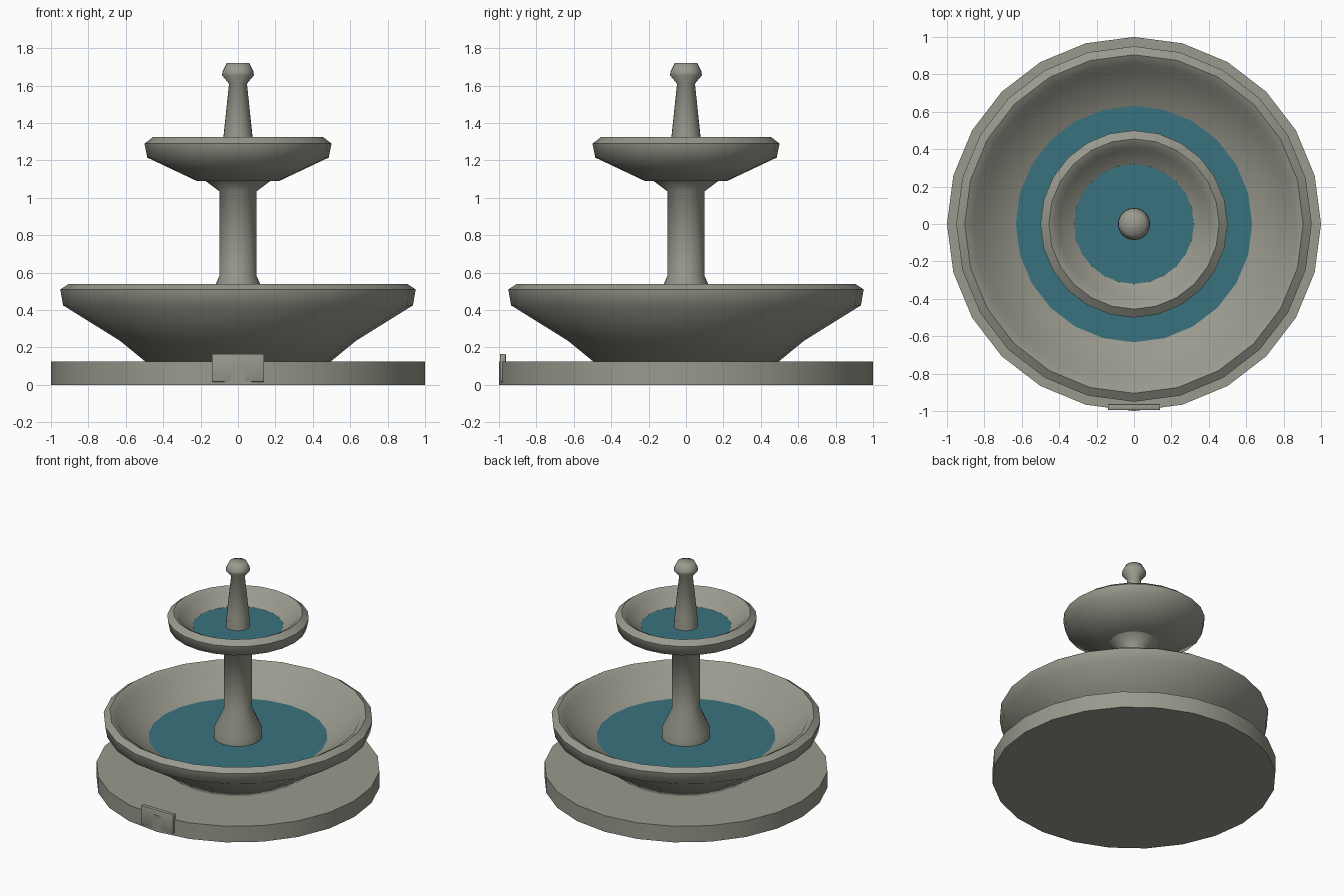
import bpy, bmesh, math
from mathutils import Vector

if "Cube" in bpy.data.objects:
    bpy.data.objects.remove(bpy.data.objects["Cube"])

SIDES = 24


def material(name, color):
    m = bpy.data.materials.new(name)
    m.diffuse_color = color
    m.use_nodes = True
    m.node_tree.nodes["Principled BSDF"].inputs["Base Color"].default_value = m.diffuse_color
    return m


stone = material("stone", (0.32, 0.32, 0.27, 1))
teal = material("water", (0.04, 0.17, 0.21, 1))


def finish(name, bm, mat, angle):
    bmesh.ops.recalc_face_normals(bm, faces=bm.faces)
    mesh = bpy.data.meshes.new(name)
    bm.to_mesh(mesh)
    bm.free()
    mesh.materials.append(mat)
    ob = bpy.data.objects.new(name, mesh)
    bpy.context.collection.objects.link(ob)
    bpy.ops.object.select_all(action='DESELECT')
    ob.select_set(True)
    bpy.context.view_layer.objects.active = ob
    bpy.ops.object.shade_smooth_by_angle(angle=math.radians(angle))
    return ob


def lathe(name, profile, mat=stone, angle=62):
    """Turn a (radius, height) profile around the z axis."""
    bm = bmesh.new()
    verts = [bm.verts.new((r, 0, z)) for r, z in profile]
    edges = [bm.edges.new(pair) for pair in zip(verts, verts[1:])]
    bmesh.ops.spin(bm, geom=verts + edges, axis=(0, 0, 1), cent=(0, 0, 0),
                   angle=2 * math.pi, steps=SIDES)
    bmesh.ops.remove_doubles(bm, verts=bm.verts, dist=0.0005)
    return finish(name, bm, mat, angle)


# Round plinth
lathe("base", [(0, 0), (1, 0), (1, 0.125), (0, 0.125)], angle=30)

# Large basin with a rounded lip
lathe("lower_bowl", [(0, 0.12), (0.49, 0.12), (0.63, 0.235), (0.935, 0.425),
                     (0.95, 0.51), (0.905, 0.54), (0.86, 0.515),
                     (0.82, 0.455), (0.63, 0.36), (0.50, 0.30), (0, 0.30)])
lathe("lower_water", [(0, 0.36), (0.632, 0.361)], teal)

# Column flared at both ends
lathe("column", [(0, 0.32), (0.17, 0.32), (0.17, 0.43), (0.10, 0.58),
                 (0.10, 1.035), (0.18, 1.095), (0, 1.095)])

# Small basin
lathe("upper_bowl", [(0, 1.09), (0.22, 1.09), (0.485, 1.215), (0.5, 1.29),
                     (0.455, 1.325), (0.425, 1.31), (0.40, 1.275),
                     (0.32, 1.22), (0.25, 1.17), (0, 1.17)])
lathe("upper_water", [(0, 1.22), (0.32, 1.221)], teal)

# Tapered spout with a knob
lathe("finial", [(0, 1.19), (0.088, 1.19), (0.078, 1.325), (0.048, 1.61),
                 (0.085, 1.655), (0.083, 1.675), (0.06, 1.72), (0, 1.72)], angle=70)

# Blank plaque set into the front of the plinth
bm = bmesh.new()
bmesh.ops.create_cube(bm, size=1)
bmesh.ops.scale(bm, vec=Vector((0.28, 0.032, 0.15)), verts=bm.verts)
bmesh.ops.translate(bm, vec=Vector((0, -0.979, 0.091)), verts=bm.verts)
bmesh.ops.bevel(bm, geom=list(bm.edges), offset=0.006, segments=2,
                profile=0.5, affect='EDGES')
finish("plaque", bm, stone, 30)
